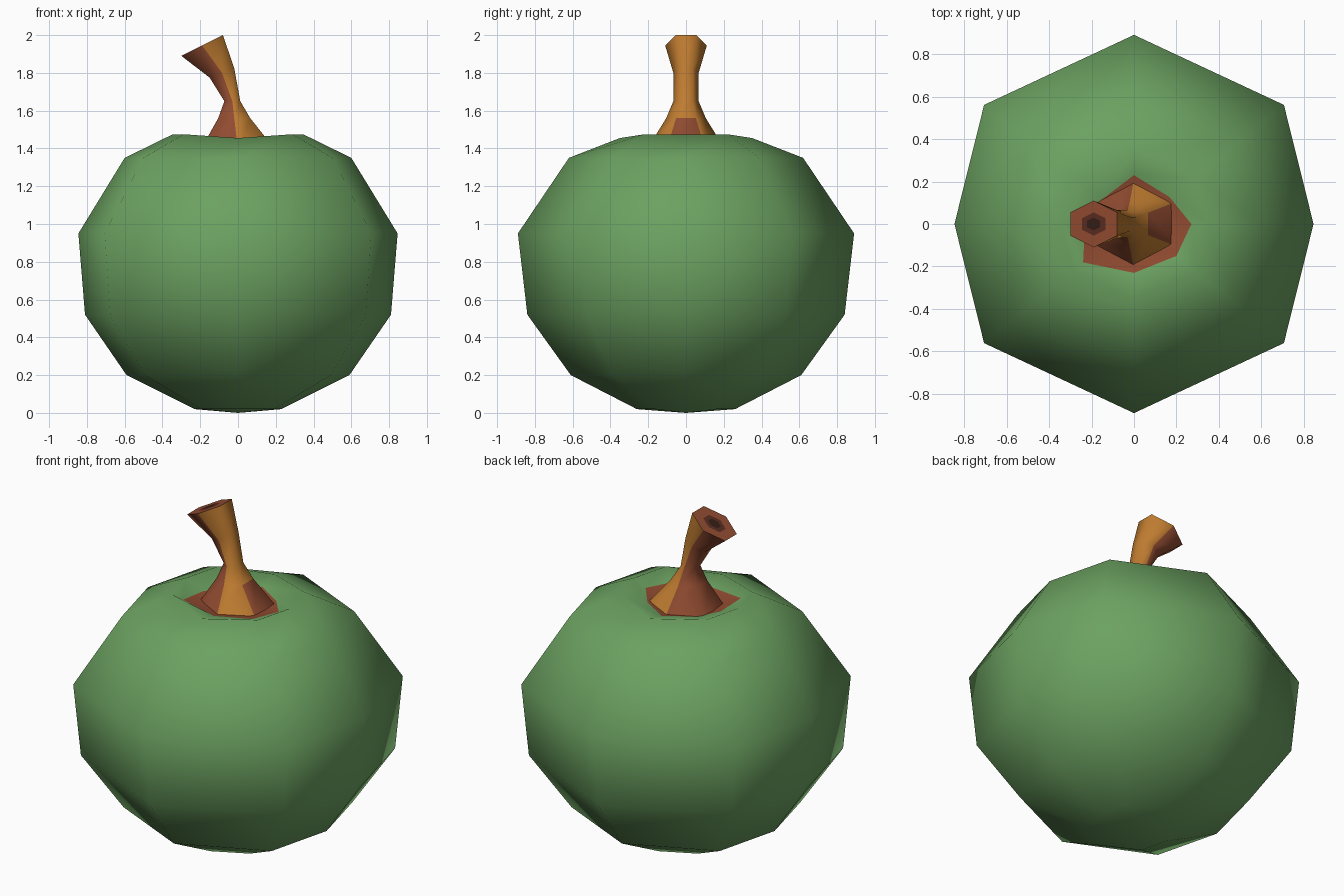
import bpy, bmesh
from math import cos, sin, radians, hypot, atan2

if "Cube" in bpy.data.objects:
    bpy.data.objects.remove(bpy.data.objects["Cube"])


def material(name, rgb):
    m = bpy.data.materials.new(name)
    m.use_nodes = True
    m.diffuse_color = (*rgb, 1)
    m.node_tree.nodes["Principled BSDF"].inputs["Base Color"].default_value = (*rgb, 1)
    return m


green = material("apple green", (0.15, 0.36, 0.12))
red = material("red brown", (0.28, 0.07, 0.03))
orange = material("orange brown", (0.52, 0.20, 0.03))
dark = material("dark brown", (0.10, 0.025, 0.015))
core = material("core brown", (0.035, 0.012, 0.008))


def loft(bm, rings, color):
    """Skin neighbouring rings; color(level, side) picks each face's material."""
    verts = [[bm.verts.new(p) for p in ring] for ring in rings]
    n = len(verts[0])
    for k in range(len(verts) - 1):
        low, high = verts[k], verts[k + 1]
        for i in range(n):
            j = (i + 1) % n
            bm.faces.new((low[i], low[j], high[j], high[i])).material_index = color(k, i)
    return verts


def fan(bm, ring, tip, index):
    """Close a ring with triangles to a centre point."""
    v = bm.verts.new(tip)
    for i in range(len(ring)):
        bm.faces.new((ring[i], ring[(i + 1) % len(ring)], v)).material_index = index


def finish(bm, name, mats, angle):
    bmesh.ops.recalc_face_normals(bm, faces=bm.faces)
    mesh = bpy.data.meshes.new(name)
    bm.to_mesh(mesh)
    bm.free()
    for m in mats:
        mesh.materials.append(m)
    ob = bpy.data.objects.new(name, mesh)
    bpy.context.collection.objects.link(ob)
    bpy.ops.object.select_all(action="DESELECT")
    ob.select_set(True)
    bpy.context.view_layer.objects.active = ob
    bpy.ops.object.shade_smooth_by_angle(angle=radians(angle))
    return ob


# Fruit: eight-sided plan, swept through levels of (z, half width, half depth)
plan = [(1, 0), (0.835, 0.63), (0, 1), (-0.835, 0.63),
        (-1, 0), (-0.835, -0.63), (0, -1), (0.835, -0.63)]
levels = [(0.02, 0.23, 0.26), (0.20, 0.59, 0.61), (0.52, 0.81, 0.84),
          (0.95, 0.845, 0.89), (1.35, 0.60, 0.62), (1.475, 0.345, 0.35)]
rings = [[(x * w, y * d, z) for x, y in plan] for z, w, d in levels]
rings[-1] = [(x, y, z - (0.02 if abs(x) < 0.01 else 0)) for x, y, z in rings[-1]]

# Uneven edge of the stained hollow around the stem
stain = [0.27, 0.21, 0.23, 0.19, 0.23, 0.30, 0.23, 0.25]
edge = []
for (x, y), r in zip(plan, stain):
    a = atan2(y, x)
    edge.append((r * cos(a), r * sin(a), 1.38 + 0.2 * r))
rings.append(edge)

bm = bmesh.new()
body = loft(bm, rings, lambda k, i: 0)
fan(bm, body[0], (0, 0, 0), 0)
fan(bm, body[-1], (0, 0, 1.39), 1)
finish(bm, "fruit_body", [green, red], 80)


# Stem: bent hexagonal tube of (centre x, z, half width, half depth, tilt)
def hexagon(cx, z, w, d, tilt):
    pts = []
    for i in range(6):
        a = radians(60 * i - 30)
        u = cos(a) / cos(radians(30))
        pts.append((cx + w * u, d * sin(a), z + tilt * u))
    return pts


stem = [(0, 1.39, 0.20, 0.21, 0), (-0.02, 1.56, 0.085, 0.105, 0),
        (-0.03, 1.65, 0.042, 0.067, 0), (-0.085, 1.80, 0.065, 0.067, 0.025),
        (-0.19, 1.945, 0.11, 0.11, 0.055)]


def stem_color(level, side):
    # Sides 0, 1 and 5 face +x; the foot of side 0 is stained red
    if side == 0:
        return 0 if level == 0 else 1
    return 1 if side in (1, 5) else 0


bm = bmesh.new()
tube = loft(bm, [hexagon(*s) for s in stem], stem_color)

# Cut end: rim, dark ring and darker core
cut = [hexagon(-0.19, 1.945, 0.11 * s, 0.11 * s, 0.055 * s) for s in (1, 0.5, 0.28)]
end = loft(bm, cut, lambda k, i: (0, 2)[k])
fan(bm, end[-1], (-0.19, 0, 1.945), 3)
bmesh.ops.remove_doubles(bm, verts=bm.verts, dist=0.0005)
finish(bm, "stem", [red, orange, dark, core], 70)
